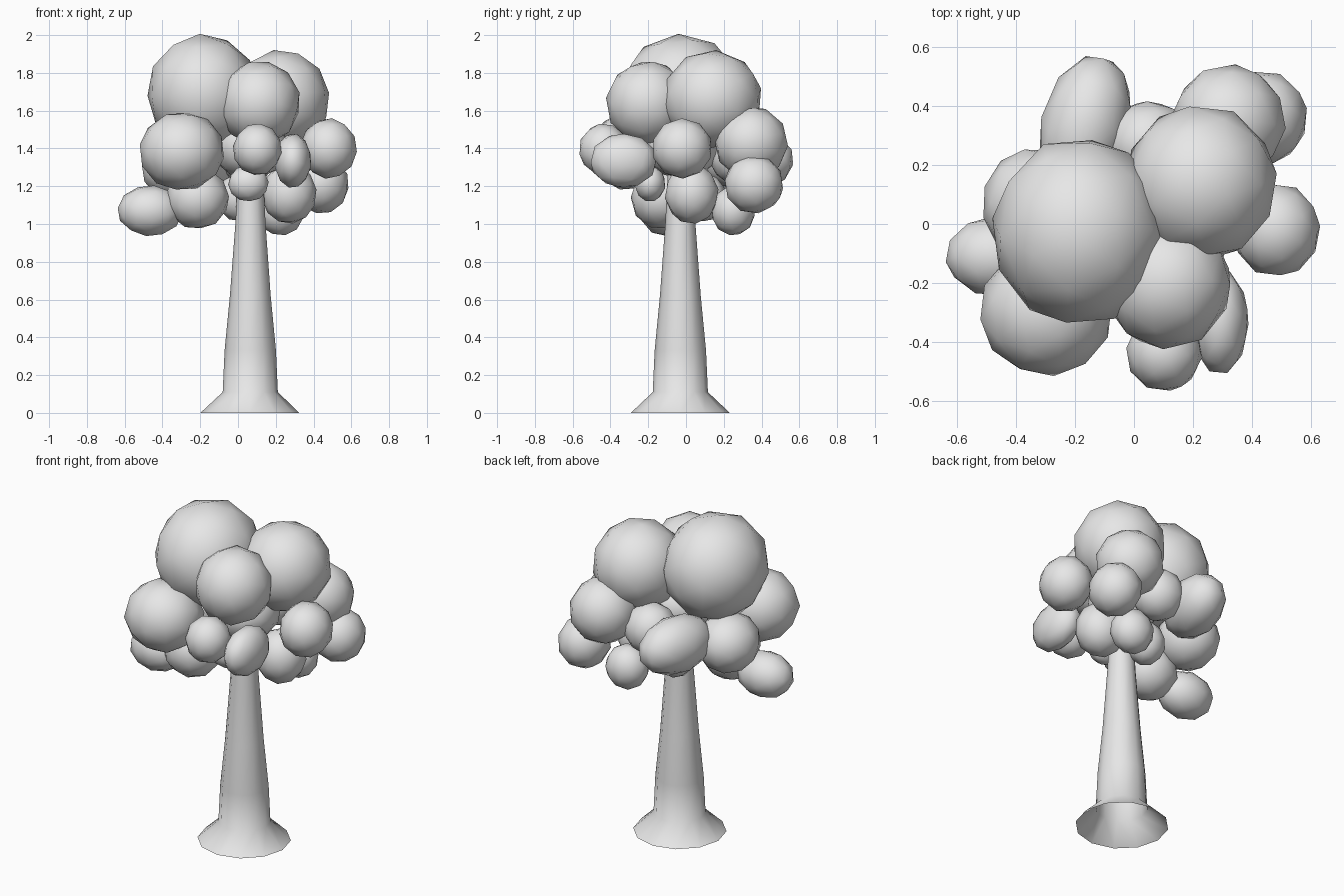
import bpy, bmesh, math, random
from mathutils import Matrix, Euler

random.seed(4)
cube = bpy.data.objects.get("Cube")
if cube:
    bpy.data.objects.remove(cube)

# Single plain grey
grey = bpy.data.materials.new("plain_grey")
grey.use_nodes = True
colour = (0.8, 0.8, 0.8, 1)
grey.diffuse_color = colour
grey.node_tree.nodes["Principled BSDF"].inputs["Base Color"].default_value = colour


def finish(bm, name):
    for face in bm.faces:
        face.smooth = True
    mesh = bpy.data.meshes.new(name)
    bm.to_mesh(mesh)
    bm.free()
    mesh.materials.append(grey)
    obj = bpy.data.objects.new(name, mesh)
    bpy.context.collection.objects.link(obj)
    return obj


def foliage(name, centre, radii, turn=0):
    """Low-poly round clump, stretched to its radii and turned about z."""
    bm = bmesh.new()
    bmesh.ops.create_icosphere(bm, subdivisions=2, radius=1.025)
    spin = Euler([random.uniform(0, math.tau) for _ in range(3)]).to_matrix().to_4x4()
    shape = Matrix.Rotation(math.radians(turn), 4, 'Z') @ Matrix.Diagonal((*radii, 1)) @ spin
    bmesh.ops.transform(bm, matrix=Matrix.Translation(centre) @ shape, verts=bm.verts)
    finish(bm, name)


def trunk(profile, sides=12):
    """Open tapering tube with a flared foot."""
    bm = bmesh.new()
    rings = []
    for radius, x, y, z in profile:
        angles = [math.tau * i / sides for i in range(sides)]
        rings.append([bm.verts.new((x + radius * math.cos(a), y + radius * math.sin(a), z))
                      for a in angles])
    for low, high in zip(rings, rings[1:]):
        for i in range(sides):
            j = (i + 1) % sides
            bm.faces.new((low[i], low[j], high[j], high[i]))
    finish(bm, "trunk")


# Trunk: radius, x, y, z from foot to crown
trunk([(.262, .063, -.03, 0), (.146, .065, -.03, .11), (.136, .065, -.03, .33),
       (.108, .065, -.03, .62), (.08, .066, -.03, 1), (.065, .066, -.03, 1.3)])

# Crown top
foliage("crown_top_right", (-.185, -.025, 1.695), (.29, .315, .305))
foliage("crown_top_back", (.225, .14, 1.66), (.255, .26, .257))
foliage("crown_top_front", (.112, -.2, 1.64), (.215, .22, .22))

# Middle clumps
foliage("clump_front_right", (-.297, -.295, 1.385), (.222, .216, .206))
foliage("clump_front_small", (.102, -.435, 1.395), (.127, .13, .135))
foliage("clump_front_left", (.29, -.33, 1.335), (.097, .176, .142))
foliage("clump_left", (.48, -.02, 1.4), (.147, .157, .157))
foliage("clump_back_left", (.32, .345, 1.43), (.19, .192, .19))
foliage("clump_back", (-.165, .33, 1.34), (.15, .245, .165), -14)
foliage("clump_back_inner", (.05, .27, 1.36), (.15, .145, .15))
foliage("clump_right", (-.335, .065, 1.3), (.175, .19, .17))
foliage("clump_core", (.06, -.02, 1.41), (.2, .2, .17))

# Lower clumps
foliage("low_left", (.27, .03, 1.16), (.143, .14, .157))
foliage("low_back_left", (.44, .36, 1.21), (.145, .155, .153))
foliage("low_back", (.225, .25, 1.07), (.125, .115, .13))
foliage("low_right", (-.465, -.11, 1.07), (.17, .133, .132))
foliage("low_front_right", (-.215, -.13, 1.135), (.165, .16, .16))
foliage("low_front_small", (.055, -.19, 1.215), (.105, .08, .095))
foliage("low_inner", (0, .1, 1.14), (.11, .11, .125))
